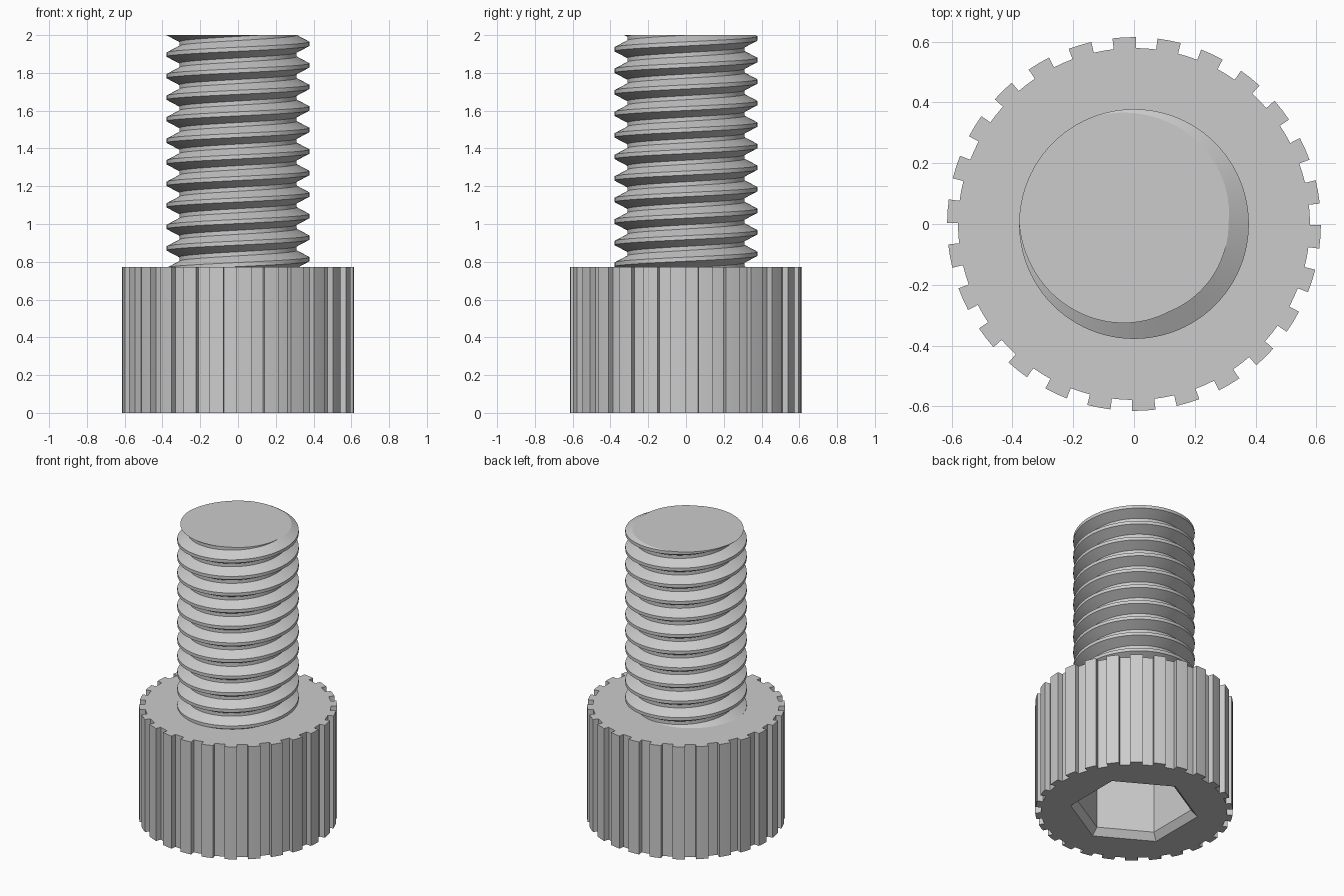
import bpy, bmesh
from math import sin, cos, radians, pi

if "Cube" in bpy.data.objects:
    bpy.data.objects.remove(bpy.data.objects["Cube"], do_unlink=True)

HEAD_TOP, TOP = 0.772, 2.0
RADIUS, GROOVE, TEETH = 0.615, 0.579, 26
MAJOR, MINOR, PITCH = 0.378, 0.311, 0.114

steel = bpy.data.materials.new("grey_steel")
steel.use_nodes = True
colour = (0.6, 0.6, 0.6, 1)
steel.diffuse_color = colour
steel.node_tree.nodes["Principled BSDF"].inputs["Base Color"].default_value = colour


def finish(bm, name):
    bmesh.ops.recalc_face_normals(bm, faces=bm.faces)
    mesh = bpy.data.meshes.new(name)
    bm.to_mesh(mesh)
    bm.free()
    mesh.materials.append(steel)
    obj = bpy.data.objects.new(name, mesh)
    bpy.context.collection.objects.link(obj)
    bpy.ops.object.select_all(action="DESELECT")
    obj.select_set(True)
    bpy.context.view_layer.objects.active = obj
    bpy.ops.object.shade_smooth_by_angle(angle=radians(25))


def ring(bm, points, z):
    return [bm.verts.new((r * cos(a), r * sin(a), z)) for r, a in points]


def bridge(bm, low, high):
    n = len(low)
    for i in range(n):
        j = (i + 1) % n
        bm.faces.new((low[i], low[j], high[j], high[i]))


def loop_edges(bm, verts):
    return [bm.edges.get((verts[i - 1], verts[i])) for i in range(len(verts))]


# Head: grooved grip outline with a chamfered hexagonal socket underneath
def build_head():
    bm = bmesh.new()
    step = 2 * pi / TEETH
    tooth = step * 0.525
    outline = []
    for k in range(TEETH):
        end = k * step - radians(0.3)
        outline += [(RADIUS, end - tooth * f) for f in (1, 0.5, 0)]
        outline += [(GROOVE, end + (step - tooth) * f) for f in (0, 0.5, 1)]
    bottom = ring(bm, outline, 0)
    top = ring(bm, outline, HEAD_TOP)
    bridge(bm, bottom, top)
    bm.faces.new(top)

    # socket corners point to the front and back
    hexes = [ring(bm, [(r, pi / 6 + k * pi / 3) for k in range(6)], z)
             for r, z in ((0.40, 0), (0.36, 0.045), (0.36, 0.4))]
    for low, high in zip(hexes, hexes[1:]):
        bridge(bm, low, high)
    bm.faces.new(hexes[-1])
    bmesh.ops.triangle_fill(bm, use_beauty=True, normal=(0, 0, -1),
                            edges=loop_edges(bm, bottom) + loop_edges(bm, hexes[0]))
    finish(bm, "knurled_head")


# Shank: one continuous right-handed thread, trimmed flat at both ends
def build_shank():
    bm = bmesh.new()
    segments, turns = 96, 15
    profile = [(MINOR, -0.405), (MAJOR, -0.095), (MAJOR, 0.095), (MINOR, 0.405)]
    size = len(profile)
    start = TOP + PITCH * (2 - turns - 146 / 360)
    columns = []
    for i in range(segments):
        a = 2 * pi * i / segments
        columns.append([bm.verts.new((r * cos(a), r * sin(a),
                                      start + PITCH * (t + u + i / segments)))
                        for t in range(turns) for r, u in profile])
    for i in range(segments):
        here = columns[i]
        # the last column joins the first, one turn higher
        there = columns[i + 1] if i + 1 < segments else columns[0][size:]
        for j in range(min(len(here), len(there)) - 1):
            bm.faces.new((here[j], there[j], there[j + 1], here[j + 1]))
    for z, direction in ((TOP, 1), (HEAD_TOP - 0.05, -1)):
        cut = bmesh.ops.bisect_plane(bm, geom=bm.verts[:] + bm.edges[:] + bm.faces[:],
                                     plane_co=(0, 0, z), plane_no=(0, 0, direction),
                                     clear_outer=True)
        rim = [e for e in cut["geom_cut"] if isinstance(e, bmesh.types.BMEdge)]
        bmesh.ops.triangle_fill(bm, edges=rim, use_beauty=True, normal=(0, 0, direction))
    finish(bm, "threaded_shank")


build_head()
build_shank()
